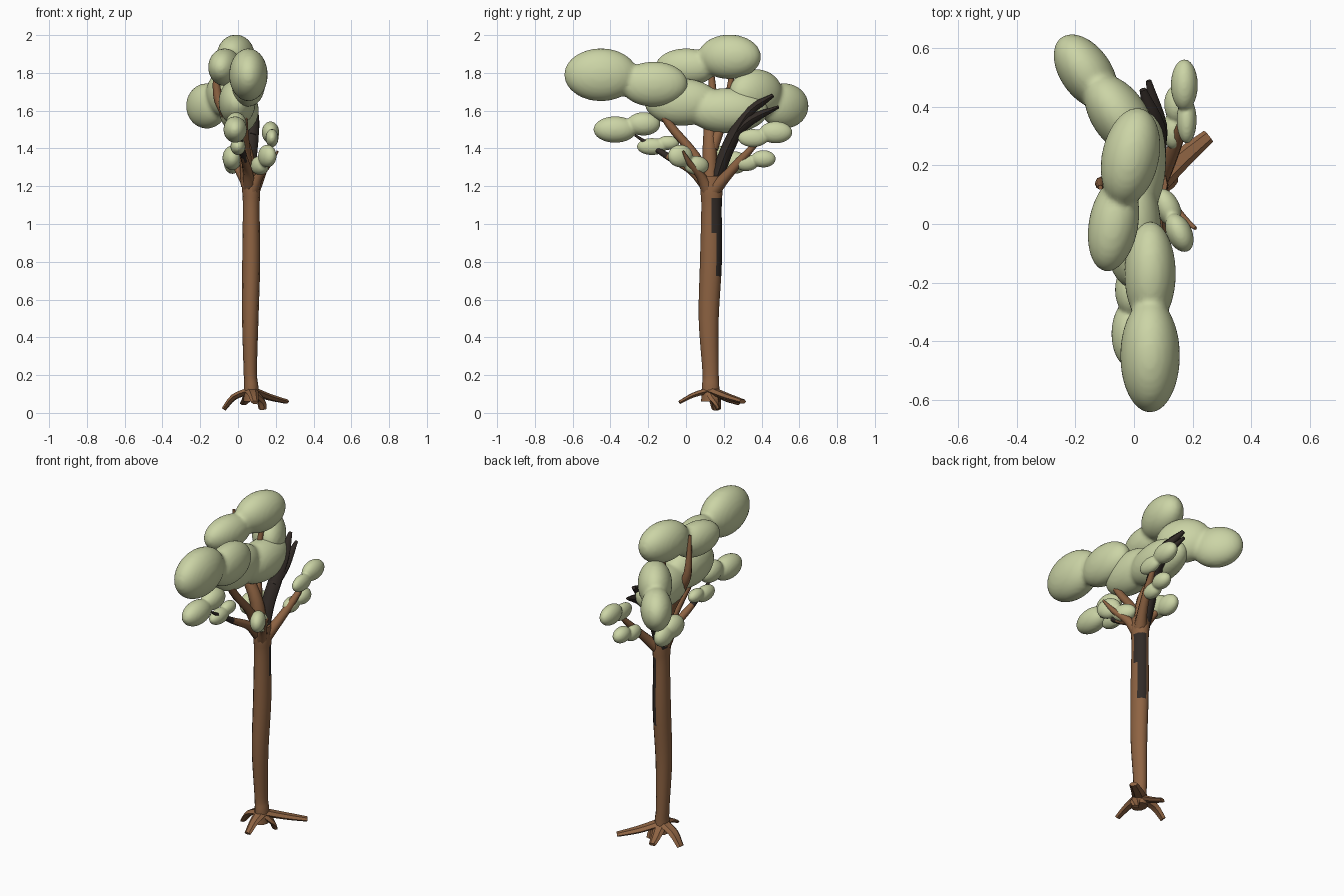
import bpy, bmesh, math
from mathutils import Vector, Matrix


def material(name, rgb):
    m = bpy.data.materials.new(name)
    m.diffuse_color = (*rgb, 1)
    return m


BARK = material("brown bark", (0.27, 0.125, 0.055))
DARK = material("charred bark", (0.032, 0.024, 0.02))
LEAF = material("pale green foliage", (0.60, 0.66, 0.38))


def finish(bm, name, mats, angle=None):
    me = bpy.data.meshes.new(name)
    bm.to_mesh(me)
    bm.free()
    for m in mats:
        me.materials.append(m)
    ob = bpy.data.objects.new(name, me)
    bpy.context.collection.objects.link(ob)
    if angle:
        bpy.context.view_layer.objects.active = ob
        ob.select_set(True)
        bpy.ops.object.shade_smooth_by_angle(angle=math.radians(angle))
        ob.select_set(False)
    return ob


def spline(points, steps=4):
    """Catmull-Rom through points of x, y, z, radius."""
    p = [Vector(q) for q in points]
    p = [p[0] * 2 - p[1]] + p + [p[-1] * 2 - p[-2]]
    out = []
    for i in range(1, len(p) - 2):
        a, b, c, d = p[i - 1:i + 3]
        for s in range(steps):
            t = s / steps
            out.append(0.5 * (b * 2 + (c - a) * t + (a * 2 - b * 5 + c * 4 - d) * t * t
                              + (b * 3 - a - c * 3 + d) * t ** 3))
    return out + [p[-2]]


def tube(name, points, sides=8, flat=1.0, ref=(1, 0, 0), rule=None, mats=(BARK, DARK), steps=4, angle=50):
    """Swept limb; flat scales the cross-section towards ref."""
    path = spline(points, steps)
    bm = bmesh.new()
    rings = []
    for i, q in enumerate(path):
        t = (path[min(i + 1, len(path) - 1)].to_3d() - path[max(i - 1, 0)].to_3d()).normalized()
        u = Vector(ref).cross(t).normalized()
        v = t.cross(u)
        ring = []
        for k in range(sides):
            a = math.tau * k / sides
            ring.append(bm.verts.new(q.to_3d() + q[3] * (u * math.cos(a) + v * math.sin(a) * flat)))
        rings.append(ring)
    for r, s in zip(rings, rings[1:]):
        for k in range(sides):
            n = (k + 1) % sides
            bm.faces.new((r[k], r[n], s[n], s[k]))
    bm.faces.new(rings[0][::-1])
    bm.faces.new(rings[-1])
    bm.normal_update()
    if rule:
        for f in bm.faces:
            f.material_index = int(rule(f.calc_center_median(), f.normal))
    return finish(bm, name, mats, angle)


def clump(name, *lobes):
    """Foliage: ellipsoids (centre, radii, turn about z) fused and softened."""
    bm = bmesh.new()
    for c, r, turn in lobes:
        m = (Matrix.Translation(c) @ Matrix.Rotation(math.radians(turn), 4, 'Z')
             @ Matrix.Diagonal((*r, 1)))
        bmesh.ops.create_icosphere(bm, subdivisions=4, radius=1.0, matrix=m)
    ob = finish(bm, name, [LEAF])
    rm = ob.modifiers.new("fuse", 'REMESH')
    rm.mode = 'VOXEL'
    rm.voxel_size = max(0.006, min(lobes[0][1]) / 8)
    rm.use_smooth_shade = True
    sm = ob.modifiers.new("soften", 'SMOOTH')
    sm.factor = 0.5
    sm.iterations = 5
    return ob


# Trunk, with a charred strip on its right-back side
def strip(c, n):
    if not (0.76 < c.z < 1.14) or n.x < 0.1 or n.y < -0.1:
        return False
    return n.y > (0.1 if c.z > 0.95 else 0.4)


tube("trunk", [(0.07, 0.13, 0.06, 0.05), (0.07, 0.13, 0.14, 0.046), (0.065, 0.13, 0.22, 0.043),
               (0.065, 0.12, 0.5, 0.053), (0.07, 0.132, 0.8, 0.058), (0.07, 0.135, 1.08, 0.054),
               (0.07, 0.135, 1.17, 0.058), (0.065, 0.135, 1.25, 0.06)],
     sides=12, flat=0.82, rule=strip)

# Roots: flat, splayed and bending down at the tips
for i, (mx, my, mz, tx, ty, tz, w) in enumerate([
        (0.16, 0.22, 0.085, 0.255, 0.30, 0.06, 0.035),
        (0.08, 0.04, 0.095, 0.09, -0.035, 0.055, 0.028),
        (-0.02, 0.15, 0.085, -0.075, 0.16, 0.02, 0.035),
        (0.05, 0.21, 0.075, 0.03, 0.28, 0.05, 0.03),
        (0.12, 0.15, 0.07, 0.13, 0.17, 0.02, 0.03)]):
    tube(f"root_{i + 1}", [(0.07, 0.13, 0.12, 0.04), (mx, my, mz, w), (tx, ty, tz, w * 0.7)],
         sides=6, flat=0.5, ref=(0, 0, 1), steps=3, angle=30)

# Charred forked bough
tube("charred_bough", [(0.06, 0.15, 1.2, 0.035), (0.06, 0.2, 1.35, 0.035), (0.07, 0.26, 1.48, 0.035),
                       (0.07, 0.34, 1.6, 0.03), (0.03, 0.46, 1.68, 0.01)], mats=(DARK,), flat=1.15)
tube("charred_fork", [(0.07, 0.24, 1.46, 0.03), (0.08, 0.34, 1.55, 0.028),
                      (0.05, 0.49, 1.62, 0.008)], mats=(DARK,), flat=1.15)

# Brown boughs
tube("centre_bough", [(0.06, 0.13, 1.2, 0.045), (0.035, 0.125, 1.4, 0.037), (-0.06, 0.13, 1.58, 0.03),
                      (-0.11, 0.14, 1.69, 0.023), (-0.115, 0.125, 1.91, 0.008)])
tube("upper_bough", [(0.03, 0.14, 1.4, 0.03), (-0.01, 0.21, 1.6, 0.022), (-0.01, 0.25, 1.84, 0.012)])
tube("front_bough", [(0.06, 0.12, 1.2, 0.035), (0.045, 0.05, 1.36, 0.025), (0.03, -0.09, 1.53, 0.022),
                     (0.04, -0.2, 1.72, 0.012)])
tube("low_front_bough", [(0.06, 0.12, 1.19, 0.035), (0.05, 0.03, 1.285, 0.025), (0.03, -0.1, 1.36, 0.018),
                         (0.01, -0.27, 1.47, 0.006)], rule=lambda c, n: c.y < -0.09)
tube("right_bough", [(0.07, 0.12, 1.17, 0.04), (0.11, 0.08, 1.25, 0.025), (0.165, 0.02, 1.32, 0.016),
                     (0.21, -0.015, 1.385, 0.006)])
tube("back_right_bough", [(0.075, 0.14, 1.17, 0.04), (0.115, 0.21, 1.25, 0.028), (0.155, 0.31, 1.36, 0.021),
                          (0.185, 0.42, 1.48, 0.008)])
tube("back_low_bough", [(0.06, 0.14, 1.2, 0.035), (0.0, 0.17, 1.29, 0.02), (-0.03, 0.22, 1.35, 0.01)])

# Crown: large upper clumps
clump("back_clump", ((-0.165, 0.52, 1.625), (0.088, 0.145, 0.12), 35),
      ((-0.05, 0.37, 1.69), (0.095, 0.16, 0.13), 35))
clump("top_clump", ((-0.012, 0.23, 1.885), (0.098, 0.17, 0.118), -12),
      ((-0.07, 0.0, 1.83), (0.085, 0.165, 0.1), -10))
clump("front_clump", ((0.055, -0.45, 1.79), (0.102, 0.195, 0.14), 0),
      ((0.055, -0.17, 1.74), (0.088, 0.18, 0.12), 0))
clump("middle_clump", ((-0.005, -0.02, 1.645), (0.098, 0.2, 0.125), 0),
      ((0.005, 0.22, 1.6), (0.105, 0.215, 0.12), 0))

# Crown: small lower clumps
clump("low_front_clump", ((-0.015, -0.375, 1.5), (0.062, 0.115, 0.07), 0),
      ((-0.01, -0.225, 1.53), (0.055, 0.09, 0.062), 0))
clump("small_front_clump", ((0.0, -0.18, 1.41), (0.04, 0.08, 0.045), 0),
      ((0.0, -0.095, 1.43), (0.035, 0.06, 0.038), 0))
clump("right_clump", ((0.155, -0.03, 1.36), (0.043, 0.07, 0.06), 25),
      ((0.115, 0.055, 1.31), (0.042, 0.07, 0.05), 25))
clump("low_back_clump", ((-0.03, 0.17, 1.35), (0.052, 0.085, 0.065), 0),
      ((-0.03, 0.255, 1.325), (0.045, 0.075, 0.06), 0))
clump("back_right_low_clump", ((0.145, 0.41, 1.345), (0.042, 0.065, 0.046), 0),
      ((0.135, 0.32, 1.325), (0.038, 0.065, 0.045), 0))
clump("back_right_clump", ((0.172, 0.475, 1.485), (0.046, 0.088, 0.058), 0),
      ((0.18, 0.355, 1.455), (0.034, 0.08, 0.048), 0))
